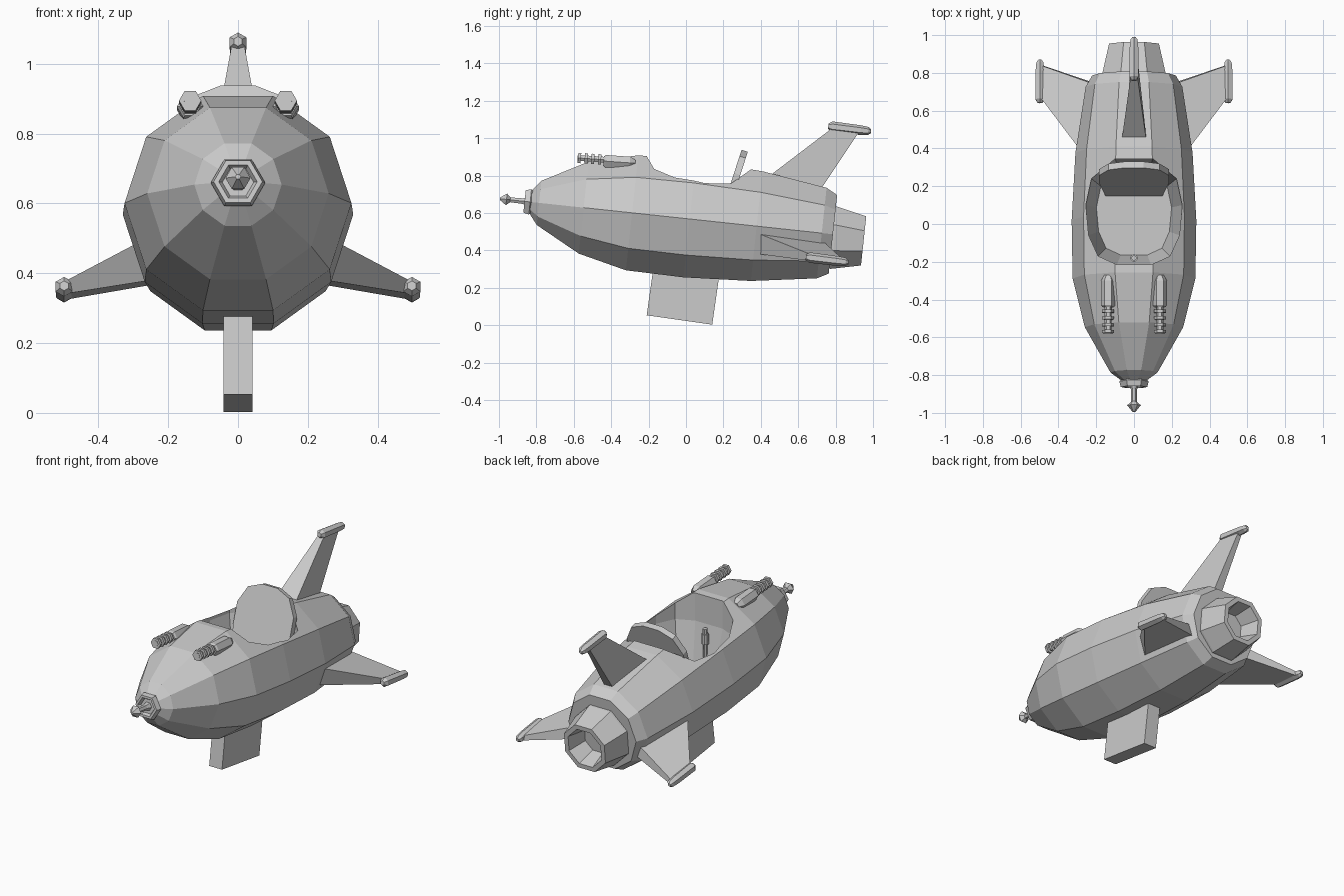
import bpy, bmesh, math
from mathutils import Matrix, Vector

cube = bpy.data.objects.get("Cube")
if cube:
    bpy.data.objects.remove(cube)

grey = bpy.data.materials.new("light_grey")
grey.use_nodes = True
COLOUR = (0.6, 0.6, 0.6, 1)
grey.diffuse_color = COLOUR
grey.node_tree.nodes["Principled BSDF"].inputs["Base Color"].default_value = COLOUR

# Body axis dips towards the tail
AXIS = Matrix.Translation((0, 0, 0.57)) @ Matrix.Rotation(math.radians(-6.1), 4, 'X')


def finish(name, bm, matrix=Matrix()):
    bm.transform(matrix)
    bmesh.ops.recalc_face_normals(bm, faces=bm.faces)
    mesh = bpy.data.meshes.new(name)
    bm.to_mesh(mesh)
    bm.free()
    mesh.materials.append(grey)
    obj = bpy.data.objects.new(name, mesh)
    bpy.context.collection.objects.link(obj)
    return obj


def loft(name, rings, matrix=Matrix()):
    """Bridge equal-length rings of points and cap both ends."""
    bm = bmesh.new()
    loops = [[bm.verts.new(p) for p in ring] for ring in rings]
    n = len(loops[0])
    for a, b in zip(loops, loops[1:]):
        for i in range(n):
            j = (i + 1) % n
            bm.faces.new((a[i], a[j], b[j], b[i]))
    bm.faces.new(loops[0])
    bm.faces.new(loops[-1])
    return finish(name, bm, matrix)


def lathe(name, profile, sides, matrix, phase=0.5):
    """Faceted body around the y axis; profile holds (y, radius)."""
    angles = [(i + phase) * math.tau / sides for i in range(sides)]
    rings = [[(r * math.sin(a), y, r * math.cos(a)) for a in angles] for y, r in profile]
    return loft(name, rings, matrix)


def placed(x, y, z, pitch=0):
    return Matrix.Translation((x, y, z)) @ Matrix.Rotation(math.radians(pitch), 4, 'X')


def mirror_outline(half):
    return half + [(-x, y) for x, y in reversed(half)]


# Ten-sided hull
hull = lathe("hull", [(-0.835, 0.065), (-0.79, 0.125), (-0.55, 0.26), (-0.29, 0.325),
                      (0.02, 0.33), (0.38, 0.31), (0.73, 0.256), (0.79, 0.222)], 10, AXIS)

# Cockpit opening, tapering down to the floor
opening = mirror_outline([(0.09, -0.215), (0.19, -0.17), (0.24, -0.06), (0.255, 0.1),
                          (0.225, 0.24), (0.1, 0.345)])
cutter = loft("cockpit_cutter", [
    [(x * 0.78, 0.04 + (y - 0.04) * 0.8, 0.48) for x, y in opening],
    [(x, y, 0.74) for x, y in opening],
    [(x, y, 1.2) for x, y in opening]])
cutter.hide_render = True
cut = hull.modifiers.new("cockpit", 'BOOLEAN')
cut.operation = 'DIFFERENCE'
cut.solver = 'EXACT'
cut.object = cutter
bpy.context.view_layer.objects.active = hull
bpy.ops.object.modifier_apply(modifier=cut.name)
bpy.data.objects.remove(cutter)

# Seat back, leaning towards the tail
outline = mirror_outline([(0.15, -0.03), (0.185, 0.2), (0.185, 0.33), (0.135, 0.425), (0.05, 0.46)])
loft("seat_back", [[(x, y, s) for x, s in outline] for y in (0, 0.035)],
     placed(0, 0.155, 0.5, -18))

# Control stick by the front cockpit wall
lathe("control_stick", [(0, 0.012), (0.09, 0.012), (0.09, 0.02), (0.15, 0.02),
                        (0.15, 0.014), (0.18, 0.014)], 8, placed(0, -0.18, 0.55, 90))

# Nose flange and antenna
lathe("nose_flange", [(-0.825, 0.065), (-0.838, 0.078), (-0.868, 0.07), (-0.868, 0.055),
                      (-0.85, 0.045)], 6, AXIS)
lathe("nose_antenna", [(-0.84, 0.028), (-0.88, 0.017), (-0.945, 0.015), (-0.965, 0.036),
                       (-1.0, 0.008)], 6, AXIS)

# Hollow tail nozzle, set slightly below the axis
lathe("tail_nozzle", [(0.75, 0.185), (0.80, 0.18), (0.955, 0.143), (0.955, 0.115),
                      (0.84, 0.085)], 8, placed(0, 0, -0.018) @ AXIS)

# Landing stand
loft("landing_stand", [[(x, y, z) for x, y in ((-0.042, -0.177), (0.042, -0.177),
                                               (0.042, 0.177), (-0.042, 0.177))]
                       for z in (0, 0.3)], placed(0, -0.035, 0.028, -8.1))


def fin(name, root, tip, normal, root_half, tip_half):
    """Wedge fin: root and tip are (leading, trailing) points."""
    n = Vector(normal).normalized()
    rings = []
    for (lead, trail), (h0, h1) in ((root, root_half), (tip, tip_half)):
        a, b = Vector(lead), Vector(trail)
        rings.append([a - n * h0, a + n * h0, b + n * h1, b - n * h1])
    loft(name, rings)


POD = [(-0.115, 0.014), (-0.095, 0.028), (0.06, 0.026), (0.1, 0.022), (0.115, 0.01)]

# Tail fin and its pod
fin("tail_fin", ((0, 0.37, 0.74), (0, 0.69, 0.68)), ((0, 0.79, 1.06), (0, 0.93, 1.04)),
    (1, 0, 0), (0.075, 0.03), (0.017, 0.013))
lathe("tail_fin_pod", POD, 6, placed(0, 0.875, 1.05, -7), 0)

for side, label in ((1, "left"), (-1, "right")):
    # Side fin and its pod
    fin(label + "_fin", ((side * 0.25, 0.37, 0.44), (side * 0.2, 0.74, 0.41)),
        ((side * 0.49, 0.67, 0.36), (side * 0.49, 0.84, 0.338)),
        (side * 0.31, 0, 0.95), (0.06, 0.035), (0.018, 0.013))
    lathe(label + "_fin_pod", POD, 6, placed(side * 0.498, 0.755, 0.35, -7), 0)

    # Gun: tapered housing, barrel and cooling rings
    gun = placed(side * 0.137, -0.43, 0.884, -4)
    lathe(label + "_gun_housing", [(-0.01, 0.03), (0, 0.038), (0.13, 0.038), (0.16, 0.02)],
          6, placed(0, 0, -0.007) @ gun)
    lathe(label + "_gun_barrel", [(-0.15, 0.018), (0.02, 0.018)], 6, gun)
    for i in range(4):
        y = -0.148 + i * 0.036
        lathe(f"{label}_gun_ring_{i + 1}", [(y, 0.032), (y + 0.016, 0.032)], 6, gun)
